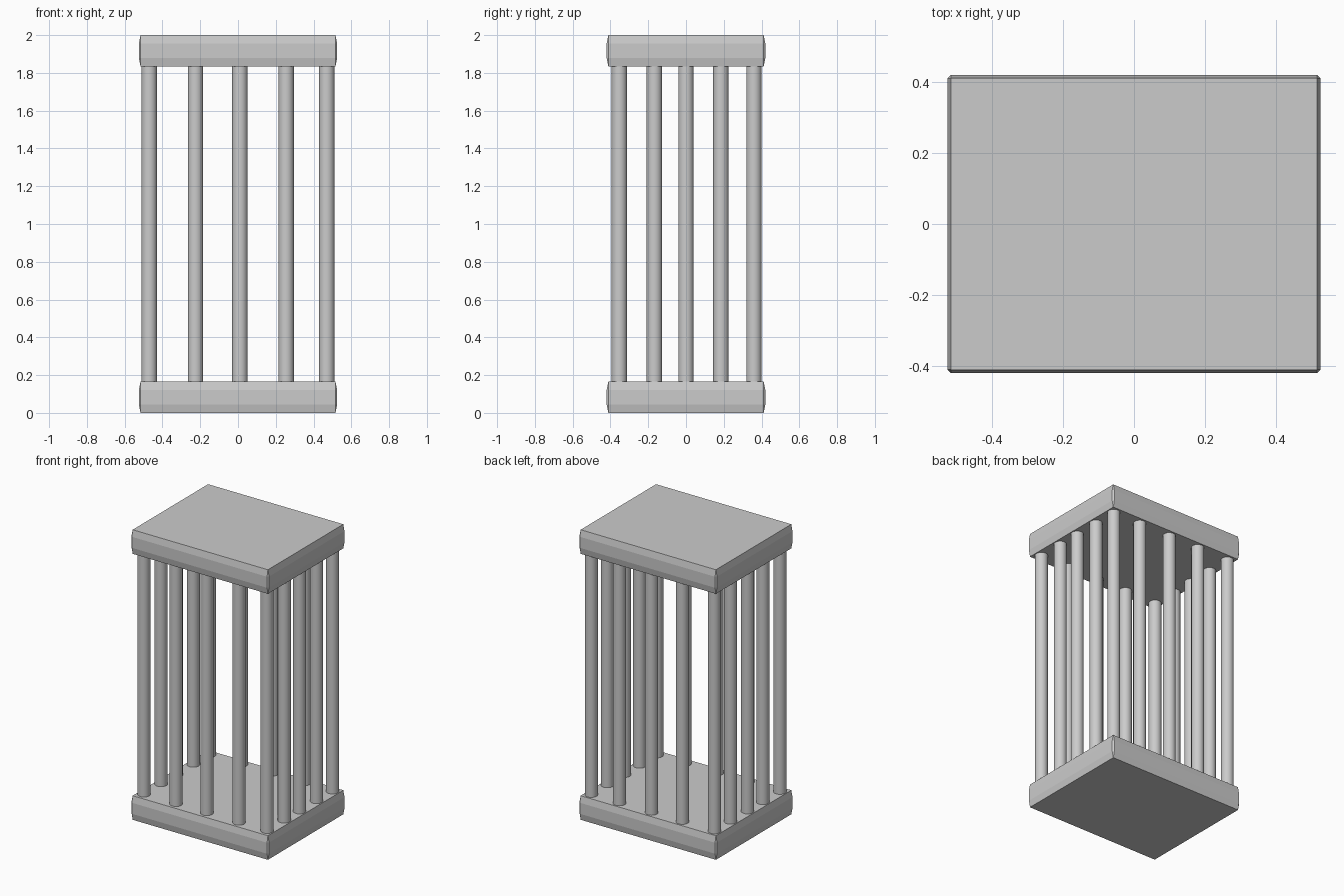
import bpy, bmesh

if "Cube" in bpy.data.objects:
    bpy.data.objects.remove(bpy.data.objects["Cube"])

HX, HY, H = 0.525, 0.42, 0.166   # slab half sizes and height
CX, CZ = 0.009, 0.045            # edge chamfer: inward and along z


def slab(name, z0):
    # plate with stretched chamfers: octagonal rings stacked upwards
    bm = bmesh.new()
    rings = []
    for z, inset in ((0, CX), (CZ, 0), (H - CZ, 0), (H, CX)):
        x, y = HX - inset, HY - inset
        c = CX - inset + 0.0005
        pts = [(x, -y + c), (x, y - c), (x - c, y), (-x + c, y),
               (-x, y - c), (-x, -y + c), (-x + c, -y), (x - c, -y)]
        rings.append([bm.verts.new((px, py, z0 + z)) for px, py in pts])
    for a, b in zip(rings, rings[1:]):
        for i in range(8):
            j = (i + 1) % 8
            bm.faces.new((a[i], a[j], b[j], b[i]))
    bm.faces.new(rings[0][::-1])
    bm.faces.new(rings[-1])
    me = bpy.data.meshes.new(name)
    bm.to_mesh(me)
    bm.free()
    bpy.context.collection.objects.link(bpy.data.objects.new(name, me))


def bar(name, x, y):
    z0, z1 = H - 0.005, 2 - H + 0.005
    bpy.ops.mesh.primitive_cylinder_add(vertices=24, radius=0.041, depth=z1 - z0,
                                        location=(x, y, (z0 + z1) / 2))
    ob = bpy.context.object
    ob.name = name
    bpy.ops.object.shade_smooth_by_angle()


# base and lid
slab("base_plate", 0)
slab("top_plate", 2 - H)

# bars around the perimeter
xs = (-0.47, -0.225, 0.01, 0.255, 0.47)
ys = (-0.353, -0.167, 0.0, 0.185, 0.36)
for i, x in enumerate(xs):
    bar(f"front_bar_{i}", x, ys[0])
    bar(f"back_bar_{i}", x, ys[-1])
for i, y in enumerate(ys[1:-1]):
    bar(f"left_bar_{i}", xs[0], y)
    bar(f"right_bar_{i}", xs[-1], y)
